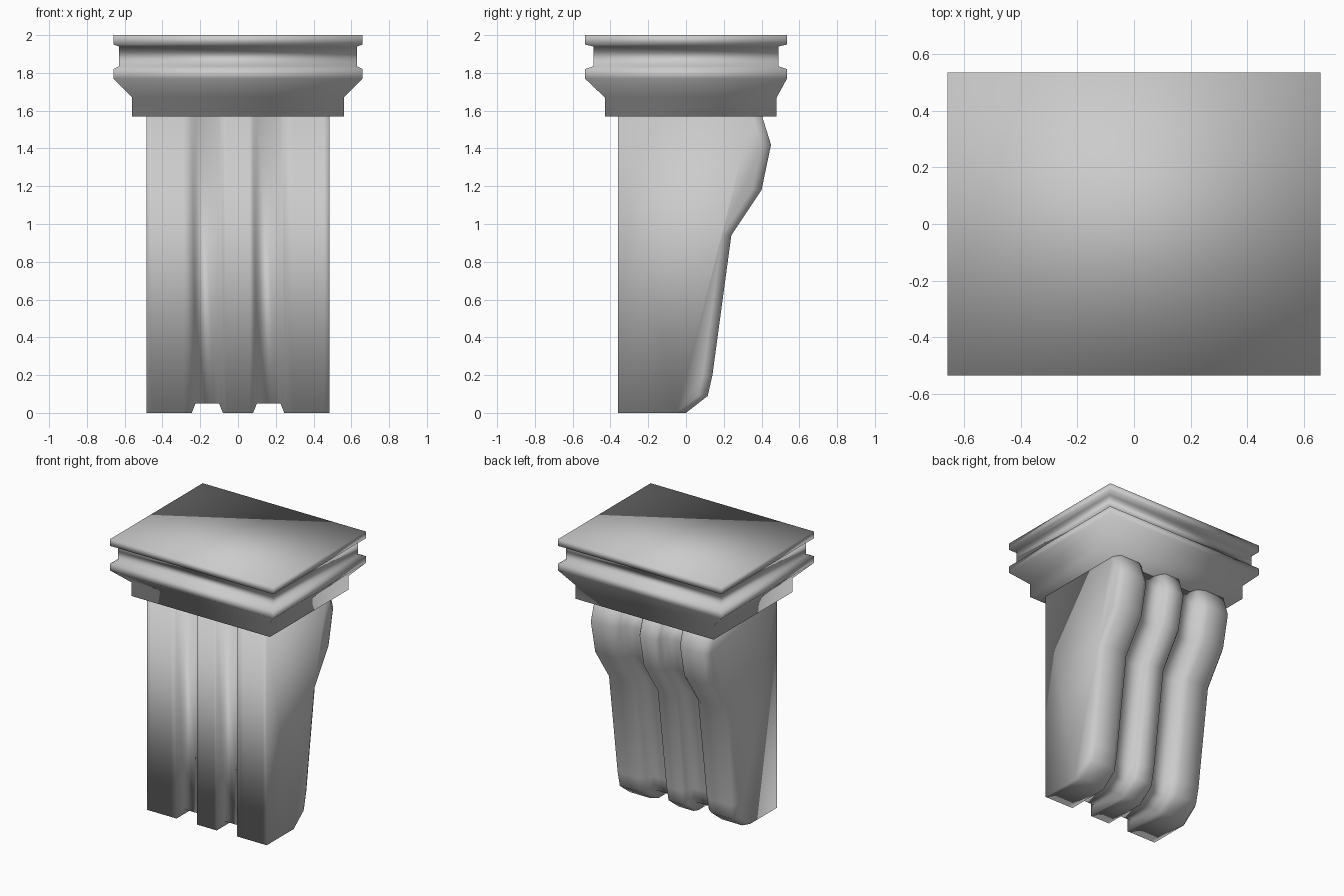
import bpy
import bmesh

cube = bpy.data.objects.get("Cube")
if cube:
    bpy.data.objects.remove(cube, do_unlink=True)

stone = bpy.data.materials.new("grey_stone")
stone.use_nodes = True
GREY = (0.6, 0.6, 0.6, 1.0)
stone.diffuse_color = GREY
stone.node_tree.nodes["Principled BSDF"].inputs["Base Color"].default_value = GREY


def finish(name, bm):
    """Turn a bmesh into a smooth stone object."""
    bmesh.ops.recalc_face_normals(bm, faces=bm.faces)
    for face in bm.faces:
        face.smooth = True
    mesh = bpy.data.meshes.new(name)
    bm.to_mesh(mesh)
    bm.free()
    mesh.materials.append(stone)
    bpy.context.collection.objects.link(bpy.data.objects.new(name, mesh))


def bridge(bm, a, b, closed=False):
    """Join two equal rows of vertices with quads."""
    n = len(a)
    for i in range(n if closed else n - 1):
        j = (i + 1) % n
        bm.faces.new((a[i], a[j], b[j], b[i]))


# Moulded capital: height, half width, front y, back y
levels = [
    (1.57, 0.56, -0.43, 0.48),
    (1.67, 0.56, -0.43, 0.48),
    (1.77, 0.66, -0.535, 0.535),
    (1.82, 0.66, -0.535, 0.535),
    (1.835, 0.63, -0.49, 0.49),
    (1.94, 0.63, -0.49, 0.49),
    (1.95, 0.66, -0.535, 0.535),
    (2.0, 0.66, -0.535, 0.535),
]
bm = bmesh.new()
rings = [[bm.verts.new(p) for p in ((-w, f, z), (w, f, z), (w, b, z), (-w, b, z))]
         for z, w, f, b in levels]
for low, high in zip(rings, rings[1:]):
    bridge(bm, low, high, closed=True)
bm.faces.new(rings[0])
bm.faces.new(rings[-1])
finish("moulded_capital", bm)

# Fluted bracket columns: x, front groove depth, back groove depth, bottom lift
half = [
    (0.485, 0, 0.05, 0),
    (0.455, 0, 0, 0),
    (0.29, 0, 0, 0),
    (0.245, 0, 0.03, 0),
    (0.225, 0.06, 0.08, 0.05),
    (0.10, 0.06, 0.08, 0.05),
    (0.08, 0, 0.03, 0),
    (0.06, 0, 0, 0),
]
columns = half + [(-x, f, b, lift) for x, f, b, lift in reversed(half)]

# Back outline of the bracket: y, z
outline = [(0, 0), (0.115, 0.09), (0.14, 0.2), (0.24, 0.94),
           (0.40, 1.18), (0.45, 1.42), (0.40, 1.58)]
FRONT = -0.36

bm = bmesh.new()
front_low = [bm.verts.new((x, FRONT + f, lift)) for x, f, b, lift in columns]
front_top = [bm.verts.new((x, FRONT + f, outline[-1][1])) for x, f, b, lift in columns]
back = [[bm.verts.new((x, y - b, max(z, lift))) for x, f, b, lift in columns]
        for y, z in outline]

bridge(bm, front_low, front_top)
bridge(bm, front_low, back[0])
for low, high in zip(back, back[1:]):
    bridge(bm, low, high)
bridge(bm, front_top, back[-1])

# Flat outer sides
for end in (0, -1):
    bm.faces.new([front_low[end]] + [row[end] for row in back] + [front_top[end]])
finish("fluted_bracket", bm)
